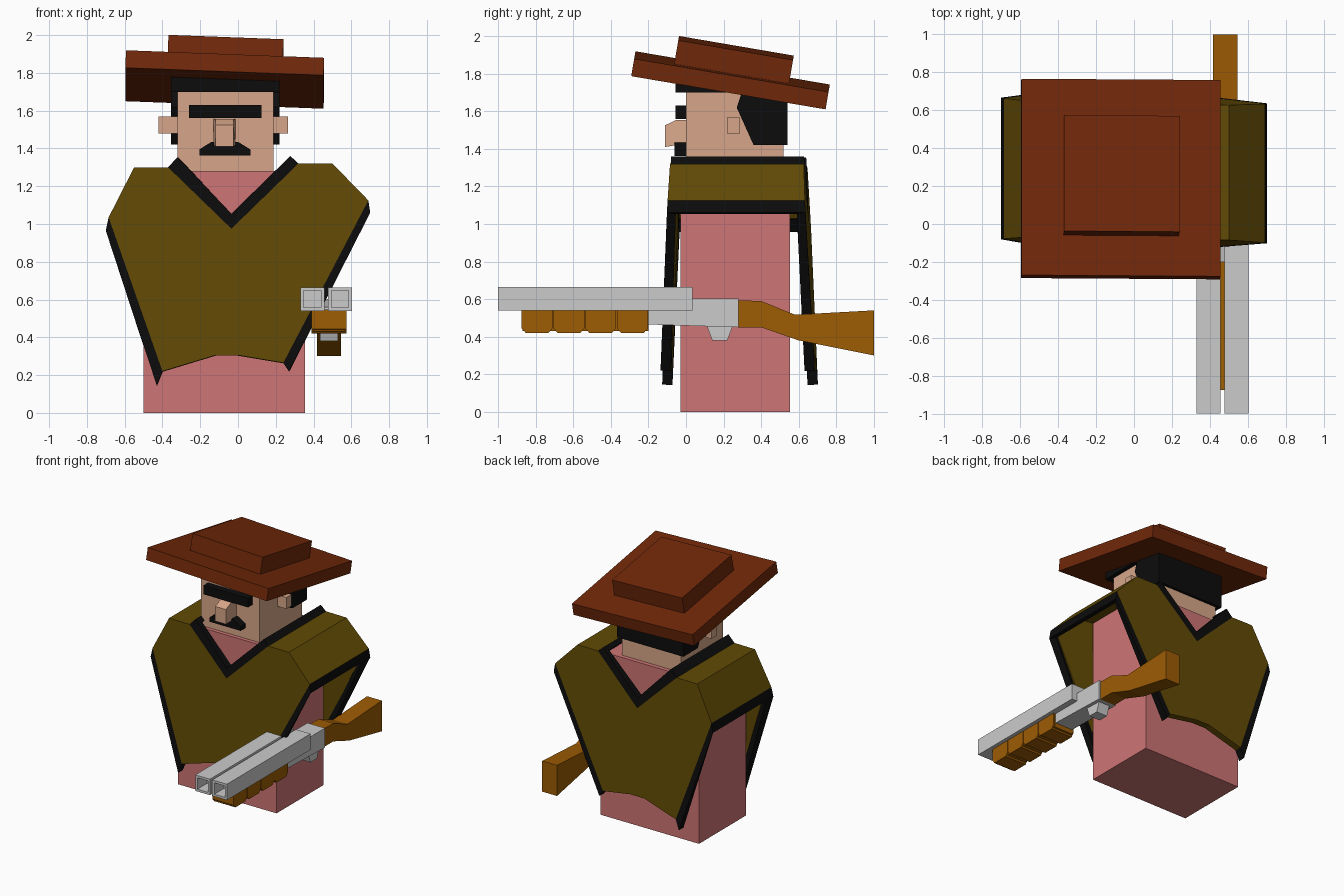
import bpy
from math import radians
from mathutils import Matrix, Vector

if "Cube" in bpy.data.objects:
    bpy.data.objects.remove(bpy.data.objects["Cube"])


def material(name, rgb):
    m = bpy.data.materials.new(name)
    m.diffuse_color = [(c / 255) ** 2.2 for c in rgb] + [1]
    m.use_nodes = True
    m.node_tree.nodes["Principled BSDF"].inputs["Base Color"].default_value = m.diffuse_color
    return m


SKIN = material("skin", (214, 165, 136))
BLACK = material("black", (20, 20, 20))
PINK = material("pink", (205, 116, 116))
OLIVE = material("olive", (98, 76, 14))
HAT = material("hat_brown", (112, 44, 18))
WOOD = material("wood", (156, 92, 12))


def mesh(name, verts, faces, mat=None):
    me = bpy.data.meshes.new(name)
    me.from_pydata([tuple(v) for v in verts], [], faces)
    ob = bpy.data.objects.new(name, me)
    bpy.context.collection.objects.link(ob)
    if mat:
        me.materials.append(mat)
    return ob


def bridge(name, a, b, mat=None):
    """Closed solid between two matching outlines; a is CCW seen from outside."""
    n = len(a)
    faces = [list(range(n)), list(range(2 * n - 1, n - 1, -1))]
    for i in range(n):
        j = (i + 1) % n
        faces.append([j, i, i + n, j + n])
    return mesh(name, list(a) + list(b), faces, mat)


def box(name, x0, x1, y0, y1, z0, z1, mat=None):
    c = [(x0, z0), (x1, z0), (x1, z1), (x0, z1)]
    return bridge(name, [(x, y0, z) for x, z in c], [(x, y1, z) for x, z in c], mat)


def side_prism(name, x0, x1, yz, mat=None):
    """Outline in (y, z), CCW seen from +x."""
    return bridge(name, [(x1, y, z) for y, z in yz], [(x0, y, z) for y, z in yz], mat)


def front_prism(name, y0, y1, xz, mat=None):
    """Outline in (x, z), CCW seen from the front."""
    return bridge(name, [(x, y0, z) for x, z in xz], [(x, y1, z) for x, z in xz], mat)


def draped(name, polys, folds, thick, mat):
    """Cloth: front polygons repeated at the back, joined across the fold edges."""
    pts = sorted({p for poly in polys for p in poly})
    n, idx = len(pts), {p: i for i, p in enumerate(pts)}
    verts = []
    for s in (-1, 1):
        for x, z in pts:
            verts.append((x, 0.28 - 0.018 * x + s * (0.357 + 0.05 * (1.3 - z)), z))
    faces = []
    for poly in polys:
        f = [idx[p] for p in poly]
        faces += [f, [i + n for i in reversed(f)]]
    for p, q in folds:
        i, j = idx[p], idx[q]
        faces.append([j, i, i + n, j + n])
    ob = mesh(name, verts, faces, mat)
    mod = ob.modifiers.new("thickness", 'SOLIDIFY')
    mod.thickness = thick
    mod.offset = -1
    return ob


# Torso and head
box("torso", -0.5, 0.355, -0.03, 0.553, 0, 1.28, PINK)
box("head", -0.32, 0.188, 0, 0.52, 1.28, 1.74, SKIN)
for side, x0, x1 in (("left", -0.42, -0.32), ("right", 0.188, 0.265)):
    box(side + "_ear", x0, x1, 0.22, 0.285, 1.48, 1.57, SKIN)

# Nose, tapered towards the front
nose_base = [(-0.13, 0.0, 1.43), (-0.012, 0.0, 1.43), (-0.012, 0.0, 1.555), (-0.13, 0.0, 1.555)]
nose_mid = [(-0.13, -0.05, 1.42), (-0.012, -0.05, 1.42), (-0.025, -0.05, 1.555), (-0.118, -0.05, 1.555)]
nose_tip = [(-0.118, -0.113, 1.41), (-0.025, -0.113, 1.41), (-0.025, -0.113, 1.525), (-0.118, -0.113, 1.525)]
bridge("nose_bridge", nose_mid, nose_base, SKIN)
bridge("nose_tip", nose_tip, nose_mid, SKIN)

# Hair and facial hair
side_prism("hair", -0.355, 0.22, [(0.36, 1.42), (0.54, 1.42), (0.54, 1.74), (0.31, 1.74),
                                  (0.27, 1.62)], BLACK)
box("fringe", -0.355, 0.22, -0.055, 0.54, 1.70, 1.78, BLACK)
box("eyebrows", -0.26, 0.125, -0.055, 0, 1.56, 1.63, BLACK)
front_prism("moustache", -0.06, 0, [(-0.205, 1.362), (0.065, 1.362), (0.065, 1.395), (0.0, 1.435),
                                    (-0.14, 1.435), (-0.205, 1.395)], BLACK)

# Tilted hat
tilt = (Matrix.Translation((-0.07, 0.237, 1.765)) @ Matrix.Rotation(radians(-9.7), 4, 'X')
        @ Matrix.Rotation(radians(2.2), 4, 'Y'))
brim = box("hat_brim", -0.525, 0.525, -0.525, 0.525, -0.047, 0.047, HAT)
crown = box("hat_crown", -0.305, 0.305, -0.31, 0.31, 0.0, 0.175, HAT)
for part in (brim, crown):
    part.data.transform(tilt)

# Poncho: corner points shared between cloth and trim
l_neck, r_neck, v_neck = (-0.37, 1.30), (0.32, 1.32), (-0.035, 0.975)
l_top, r_top = (-0.55, 1.30), (0.50, 1.32)
l_tip, r_tip = (-0.685, 1.035), (0.69, 1.125)
l_low, r_low = (-0.40, 0.22), (0.24, 0.265)
cloth = [l_neck, l_top, l_tip, l_low, (-0.12, 0.305), (0.0, 0.305), r_low, r_tip, r_top, r_neck, v_neck]
draped("poncho", [cloth], [(l_neck, l_top), (l_top, l_tip), (r_tip, r_top), (r_top, r_neck)], 0.05, OLIVE)

# Black trim on the arm openings and the neck
lo_tip, lo_low = (-0.70, 0.965), (-0.43, 0.145)
ro_tip, ro_low = (0.70, 1.06), (0.27, 0.22)
draped("left_trim", [[lo_tip, lo_low, l_low, l_tip]], [(l_tip, lo_tip)], 0.055, BLACK)
draped("right_trim", [[ro_low, ro_tip, r_tip, r_low]], [(ro_tip, r_tip)], 0.055, BLACK)
li, ri, vi = (-0.32, 1.355), (0.277, 1.36), (-0.035, 1.055)
draped("collar_trim", [[l_neck, v_neck, vi, li], [v_neck, r_neck, ri, vi]],
       [(li, l_neck), (r_neck, ri)], 0.055, BLACK)


# Square barrels with hollow muzzles
def barrel(name, x0, x1):
    z0, z1, w, deep = 0.54, 0.665, 0.018, 0.12
    def ring(i, y):
        return [(x0 + i, y, z0 + i), (x1 - i, y, z0 + i), (x1 - i, y, z1 - i), (x0 + i, y, z1 - i)]
    rings = [ring(0, 0.035), ring(0, -1), ring(w, -1), ring(w, -1 + deep)]
    verts = [Vector(v) for r in rings for v in r]
    faces = [[3, 2, 1, 0], [12, 13, 14, 15]]
    for k in (0, 4, 8):
        for i in range(4):
            j = (i + 1) % 4
            faces.append([k + i, k + j, k + j + 4, k + i + 4])
    mesh(name, verts, faces)


barrel("left_barrel", 0.33, 0.457)
barrel("right_barrel", 0.477, 0.604)

# Receiver, trigger guard and stock
side_prism("receiver", 0.405, 0.557, [(-0.2, 0.465), (0.28, 0.45), (0.28, 0.603), (0.03, 0.603),
                                      (-0.2, 0.56)])
side_prism("trigger_guard", 0.435, 0.53, [(0.14, 0.38), (0.22, 0.38), (0.25, 0.46), (0.11, 0.46)])
side_prism("stock", 0.417, 0.545, [(0.28, 0.45), (0.40, 0.45), (0.60, 0.38), (1.0, 0.30), (1.0, 0.54),
                                   (0.58, 0.517), (0.40, 0.59), (0.28, 0.593)], WOOD)

# Ribbed fore-end
for i in range(4):
    y = -0.875 + i * 0.169
    side_prism("fore_end_rib", 0.39, 0.575, [(y, 0.445), (y + 0.022, 0.42), (y + 0.143, 0.42),
                                             (y + 0.165, 0.445), (y + 0.165, 0.545), (y, 0.545)], WOOD)
box("fore_end_core", 0.40, 0.565, -0.87, -0.2, 0.43, 0.548, WOOD)
